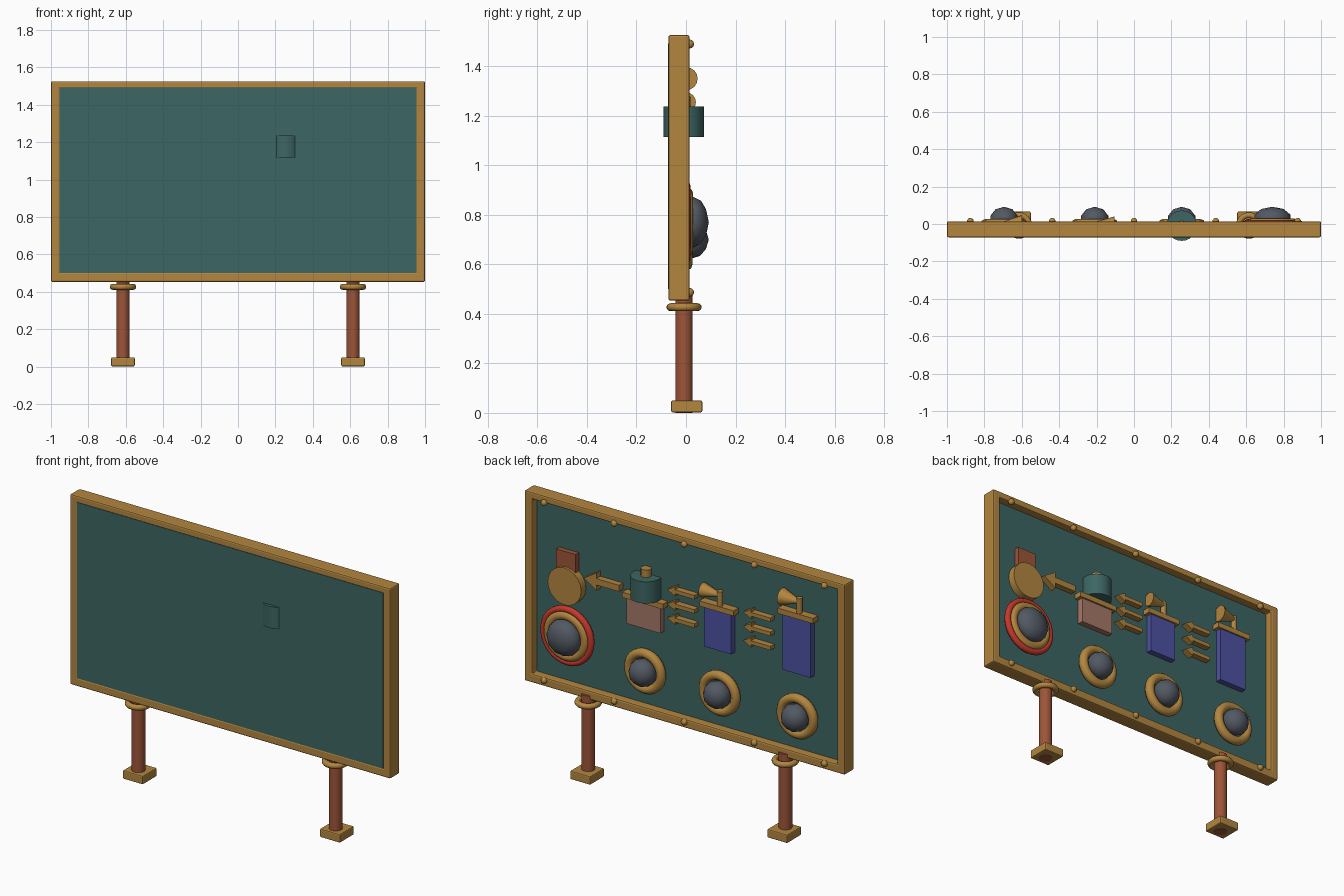
import bpy, bmesh, math
from mathutils import Matrix

cube = bpy.data.objects.get("Cube")
if cube:
    bpy.data.objects.remove(cube, do_unlink=True)


def material(name, rgb):
    m = bpy.data.materials.new(name)
    m.use_nodes = True
    m.diffuse_color = (*rgb, 1)
    m.node_tree.nodes["Principled BSDF"].inputs["Base Color"].default_value = (*rgb, 1)
    return m


GOLD = material("brass", (0.45, 0.24, 0.05))
TEAL = material("teal", (0.046, 0.132, 0.125))
BRICK = material("copper brown", (0.34, 0.09, 0.04))
GREY = material("dark slate", (0.085, 0.1, 0.125))
BLUE = material("banner blue", (0.075, 0.085, 0.36))
PINK = material("dusty pink", (0.38, 0.19, 0.14))
RED = material("red", (0.55, 0.04, 0.025))

BACK = -0.03      # rear surface of the board
FRAME_BACK = 0.014
FRAME_FRONT = -0.071


def finish(name, bm, mat, smooth=None, bevel=0):
    bmesh.ops.recalc_face_normals(bm, faces=bm.faces)
    mesh = bpy.data.meshes.new(name)
    bm.to_mesh(mesh)
    bm.free()
    mesh.materials.append(mat)
    ob = bpy.data.objects.new(name, mesh)
    bpy.context.collection.objects.link(ob)
    if bevel:
        mod = ob.modifiers.new("bevel", "BEVEL")
        mod.width, mod.segments = bevel, 2
    if smooth:
        bpy.ops.object.select_all(action="DESELECT")
        ob.select_set(True)
        bpy.context.view_layer.objects.active = ob
        bpy.ops.object.shade_smooth_by_angle(angle=math.radians(smooth))
    return ob


def box(name, x, y, z, mat, bevel=0):
    """Box from (min, max) pairs on each axis."""
    bm = bmesh.new()
    size = [b - a for a, b in (x, y, z)]
    mid = [(a + b) / 2 for a, b in (x, y, z)]
    bmesh.ops.create_cube(bm, size=1, matrix=Matrix.Translation(mid) @ Matrix.Diagonal((*size, 1)))
    return finish(name, bm, mat, bevel=bevel)


def cone(name, centre, r1, r2, depth, axis, mat, sides=24):
    bm = bmesh.new()
    turn = {"X": Matrix.Rotation(math.pi / 2, 4, "Y"),
            "Y": Matrix.Rotation(-math.pi / 2, 4, "X"),
            "Z": Matrix.Identity(4)}[axis]
    bmesh.ops.create_cone(bm, cap_ends=True, segments=sides, radius1=r1, radius2=r2,
                          depth=depth, matrix=Matrix.Translation(centre) @ turn)
    return finish(name, bm, mat, smooth=40)


def torus(name, centre, major, minor, axis, mat, flat=1.0):
    """Ring made by spinning a small circle about the given axis."""
    bm = bmesh.new()
    m = Matrix.Translation((major, 0, 0)) @ Matrix.Rotation(math.pi / 2, 4, "X")
    m = Matrix.Diagonal((1, 1, flat, 1)) @ m
    bmesh.ops.create_circle(bm, segments=10, radius=minor, matrix=m)
    bmesh.ops.spin(bm, geom=bm.edges[:], cent=(0, 0, 0), axis=(0, 0, 1),
                   angle=math.tau, steps=32, use_merge=True)
    bmesh.ops.remove_doubles(bm, verts=bm.verts, dist=1e-4)
    if axis == "Y":
        bm.transform(Matrix.Rotation(-math.pi / 2, 4, "X"))
    bm.transform(Matrix.Translation(centre))
    return finish(name, bm, mat, smooth=60)


def ball(name, centre, r, depth, mat):
    bm = bmesh.new()
    m = Matrix.Translation(centre) @ Matrix.Diagonal((r, depth, r, 1))
    bmesh.ops.create_icosphere(bm, subdivisions=2, radius=1, matrix=m)
    return finish(name, bm, mat, smooth=50)


def prism(name, outline, y0, y1, mat):
    """Extrude an outline in the xz plane from y0 to y1."""
    bm = bmesh.new()
    face = bm.faces.new([bm.verts.new((x, y0, z)) for x, z in outline])
    ext = bmesh.ops.extrude_face_region(bm, geom=[face])["geom"]
    bmesh.ops.translate(bm, vec=(0, y1 - y0, 0),
                        verts=[g for g in ext if isinstance(g, bmesh.types.BMVert)])
    return finish(name, bm, mat)


def arrow(name, tail, tip, z, shaft, head, head_len):
    """Flat arrow pointing to +x."""
    neck = tip - head_len
    top = [(tail, shaft), (neck, shaft), (neck, head)]
    pts = top + [(tip, 0)] + [(x, -h) for x, h in reversed(top)]
    return prism(name, [(x, z + h) for x, h in pts], BACK - 0.005, 0.005, GOLD)


# Board and its rim
box("board", (-0.955, 0.955), (FRAME_FRONT - 0.001, BACK), (0.5, 1.492), TEAL)
bm = bmesh.new()
outer = [bm.verts.new((x, FRAME_FRONT, z)) for x, z in ((-1, .453), (1, .453), (1, 1.526), (-1, 1.526))]
inner = [bm.verts.new((x, FRAME_FRONT, z)) for x, z in ((-.952, .503), (.952, .503), (.952, 1.488), (-.952, 1.488))]
for i in range(4):
    j = (i + 1) % 4
    bm.faces.new((outer[i], outer[j], inner[j], inner[i]))
ext = bmesh.ops.extrude_face_region(bm, geom=bm.faces[:])["geom"]
bmesh.ops.translate(bm, vec=(0, FRAME_BACK - FRAME_FRONT, 0),
                    verts=[g for g in ext if isinstance(g, bmesh.types.BMVert)])
finish("frame", bm, GOLD, bevel=0.008)

# Rivets on the rear of the rim
for z in (0.487, 1.49):
    for i in range(-2, 3):
        ball("rivet", (i * 0.4375, 0.015, z), 0.018, 0.018, GOLD)

# Legs with collars and feet
for side, x in (("right", -0.615), ("left", 0.615)):
    cone(side + "_leg", (x, -0.008, 0.238), 0.035, 0.035, 0.476, "Z", BRICK, 20)
    torus(side + "_leg_collar", (x, -0.008, 0.427), 0.055, 0.016, "Z", GOLD)
    box(side + "_foot", (x - 0.063, x + 0.063), (-0.06, 0.066), (0.002, 0.05), GOLD, bevel=0.006)

# Domed lamps with rings
for i, x in enumerate((-0.695, -0.21, 0.255)):
    ball("dome_%d" % i, (x, 0.022, 0.7), 0.077, 0.07, GREY)
    torus("dome_ring_%d" % i, (x, 0, 0.7), 0.1, 0.026, "Y", GOLD)
ball("large_dome", (0.74, 0.03, 0.77), 0.102, 0.062, GREY)
torus("large_dome_ring", (0.74, 0.003, 0.77), 0.115, 0.026, "Y", GOLD)
torus("large_dome_red_ring", (0.74, 0, 0.77), 0.148, 0.018, "Y", RED)

# Hanging banners with rods
for name, x, w, top, mat in (("tall_banner", -0.692, 0.177, 1.27, BLUE),
                             ("short_banner", -0.2, 0.17, 1.18, BLUE),
                             ("pink_banner", 0.262, 0.21, 1.1, PINK)):
    box(name, (x - w / 2, x + w / 2), (BACK - 0.005, 0.004), (0.94, top), mat)
    box(name + "_rod", (x - w / 2 - 0.022, x + w / 2 + 0.022), (BACK, 0.014),
        (top - 0.015, top + 0.015), GOLD)

# Horns standing on the blue banners
for name, x, z, r in (("large_horn", -0.65, 1.35, 0.047), ("small_horn", -0.155, 1.255, 0.04)):
    cone(name, (x, 0, z), 0.012, r, 0.1, "X", GOLD, 16)
    cone(name + "_post", (x - 0.055, -0.004, z - 0.03), 0.016, 0.016, 0.1, "Z", GOLD, 12)

# Canister above the pink banner
cone("canister", (0.255, -0.009, 1.176), 0.081, 0.081, 0.122, "Z", TEAL, 24)
cone("canister_knob", (0.255, -0.009, 1.257), 0.028, 0.028, 0.044, "Z", GOLD, 12)

# Medal and ribbon
box("medal_ribbon", (0.69, 0.812), (BACK - 0.005, -0.002), (1.08, 1.24), BRICK)
cone("medal", (0.75, -0.01, 1.05), 0.105, 0.105, 0.045, "Y", GOLD, 20)

# Arrows between the items
arrow("large_arrow", 0.415, 0.635, 1.125, 0.018, 0.05, 0.08)
for x in (-0.53, -0.055):
    for z in (1.04, 1.12, 1.2):
        arrow("small_arrow", x, x + 0.17, z, 0.011, 0.027, 0.05)
